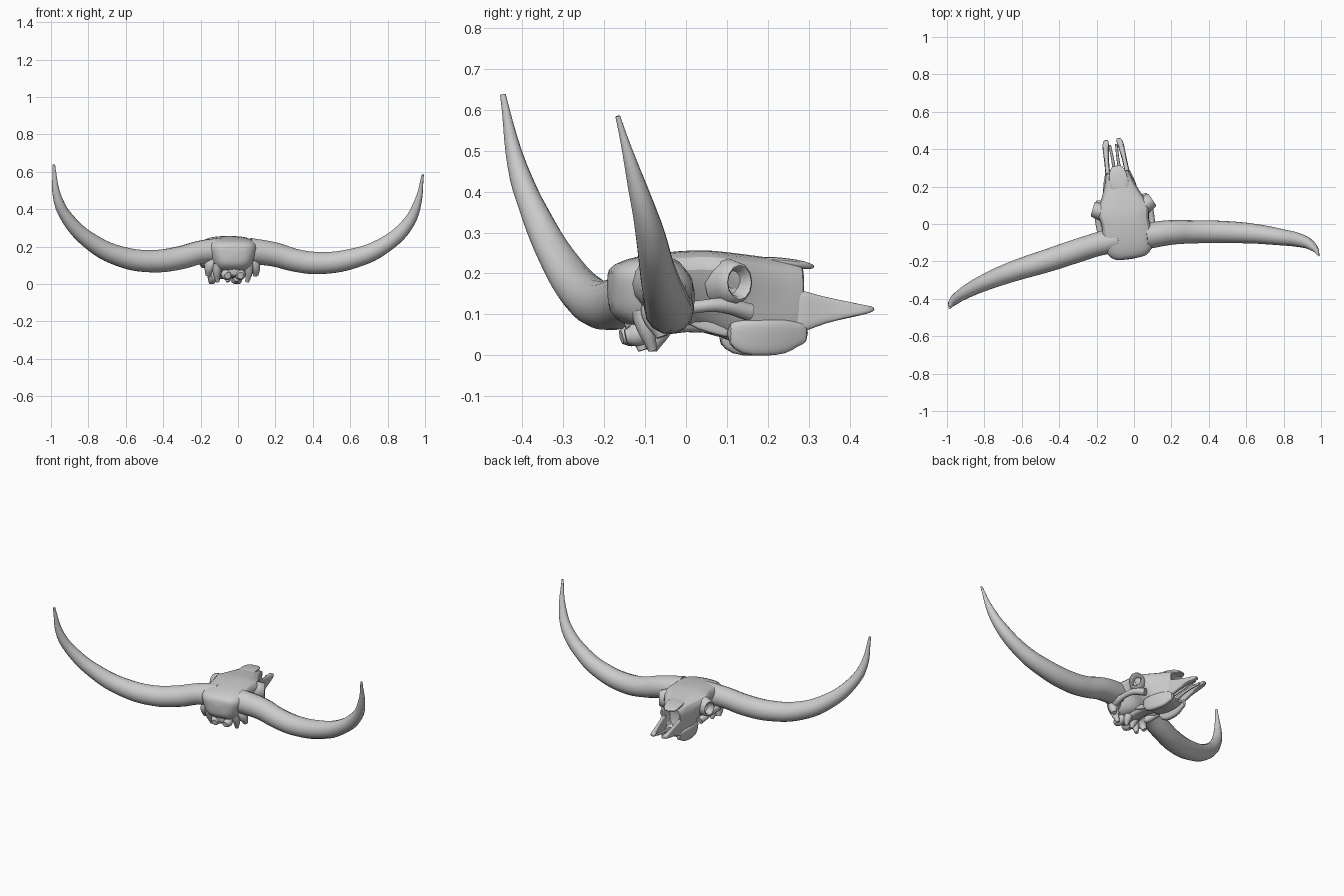
import bpy, bmesh, math
from mathutils import Matrix, Vector

# The skull is turned slightly against the horns
SKULL = Matrix.Translation((-0.045, 0, 0)) @ Matrix.Rotation(math.radians(9), 4, 'Z')
# Half cross-section: side fraction, height fraction
HALF = [(0, 1), (.5, .99), (.88, .93), (1, .76), (1, .5), (1, .25), (.85, .05), (.45, 0), (0, 0)]


def finish(ob, matrix=SKULL, angle=50):
    ob.matrix_world = matrix
    bpy.ops.object.select_all(action='DESELECT')
    ob.select_set(True)
    bpy.context.view_layer.objects.active = ob
    bpy.ops.object.shade_smooth_by_angle(angle=math.radians(angle))
    return ob


def rings_mesh(name, rings, matrix=SKULL, subsurf=0):
    """Skin closed rings of equal point count and cap both ends."""
    bm = bmesh.new()
    vs = [[bm.verts.new(p) for p in ring] for ring in rings]
    n = len(rings[0])
    for a, b in zip(vs, vs[1:]):
        for i in range(n):
            j = (i + 1) % n
            bm.faces.new((a[i], a[j], b[j], b[i]))
    bm.faces.new(vs[0])
    bm.faces.new(vs[-1])
    bmesh.ops.recalc_face_normals(bm, faces=bm.faces)
    me = bpy.data.meshes.new(name)
    bm.to_mesh(me)
    bm.free()
    ob = bpy.data.objects.new(name, me)
    bpy.context.collection.objects.link(ob)
    finish(ob, matrix)
    if subsurf:
        m = ob.modifiers.new("smooth", 'SUBSURF')
        m.levels = m.render_levels = subsurf
    return ob


def section(y, cx, wt, wb, zt, zb):
    """One bone cross-section: centre x, top/bottom half width, top/bottom z."""
    half = [(u * (wb + (wt - wb) * min(1, t / .76)), zb + (zt - zb) * t) for u, t in HALF]
    return ([Vector((cx + u, y, z)) for u, z in half] +
            [Vector((cx - u, y, z)) for u, z in half[-2:0:-1]])


def loft(name, rows, side=1, subsurf=1):
    return rings_mesh(name, [section(r[0], side * r[1], *r[2:]) for r in rows], SKULL, subsurf)


def tube(name, pts, sides=3, matrix=SKULL):
    """Tapered smooth tube through (x, y, z, radius) points."""
    cu = bpy.data.curves.new(name, 'CURVE')
    cu.dimensions = '3D'
    cu.bevel_depth = 1
    cu.bevel_resolution = sides
    cu.resolution_u = 5
    cu.use_fill_caps = True
    sp = cu.splines.new('BEZIER')
    sp.radius_interpolation = 'CARDINAL'
    sp.bezier_points.add(len(pts) - 1)
    for bp, (x, y, z, r) in zip(sp.bezier_points, pts):
        bp.co = (x, y, z)
        bp.radius = r
        bp.handle_left_type = bp.handle_right_type = 'AUTO'
    ob = bpy.data.objects.new(name, cu)
    bpy.context.collection.objects.link(ob)
    bpy.ops.object.select_all(action='DESELECT')
    ob.select_set(True)
    bpy.context.view_layer.objects.active = ob
    bpy.ops.object.convert(target='MESH')
    return finish(bpy.context.object, matrix)


# Horns, each with its own sweep
tube("left_horn", [
    (-.08, -.08, .182, .068), (-.20, -.11, .17, .063), (-.31, -.145, .14, .063),
    (-.46, -.195, .122, .061), (-.63, -.248, .148, .055), (-.78, -.305, .222, .046),
    (-.91, -.37, .348, .034), (-.965, -.412, .46, .024), (-.985, -.448, .638, .007)],
    5, Matrix())
tube("right_horn", [
    (.06, -.065, .178, .07), (.20, -.045, .157, .066), (.31, -.042, .126, .062),
    (.44, -.042, .112, .06), (.62, -.05, .138, .054), (.77, -.068, .2, .045),
    (.905, -.093, .318, .034), (.962, -.127, .44, .02), (.988, -.167, .585, .006)],
    5, Matrix())

# Braincase, forehead and muzzle, ending in a hollow nose opening
loft("cranium", [
    (-.19, 0, .06, .045, .205, .12), (-.175, 0, .11, .08, .225, .09),
    (-.12, 0, .14, .10, .243, .06), (-.05, 0, .14, .085, .253, .065),
    (.02, 0, .13, .055, .258, .075), (.06, 0, .15, .05, .257, .06),
    (.10, 0, .14, .06, .253, .035), (.15, 0, .112, .085, .247, .03),
    (.20, 0, .088, .082, .24, .025), (.25, 0, .07, .07, .232, .03),
    (.285, 0, .062, .06, .222, .04), (.287, 0, .052, .048, .212, .06),
    (.21, 0, .04, .036, .2, .08)])

# Nose bones overhanging the opening
loft("nasal_bones", [
    (.17, 0, .055, .05, .245, .215), (.25, 0, .052, .048, .238, .212),
    (.295, 0, .042, .04, .23, .21), (.318, 0, .02, .02, .22, .212)])

# Skull base between the condyles and the palate
loft("skull_base", [
    (-.155, 0, .05, .04, .12, .04), (-.10, 0, .06, .045, .13, .03),
    (-.05, 0, .045, .035, .13, .055), (.05, 0, .04, .035, .12, .06),
    (.12, 0, .05, .05, .10, .035)])

for s, side in ((-1, "left"), (1, "right")):
    # Eye socket: lathed rim with an inner dish, turned slightly forward
    frame = (SKULL @ Matrix.Translation((s * .158, .105, .178)) @
             Matrix.Rotation(s * math.radians(65), 4, 'Z').inverted())
    prof = [(.058, -.07), (.052, -.03), (.045, 0), (.039, .004), (.032, -.003), (.026, -.035), (.012, -.04)]
    rings = [[Vector((r * .9 * math.cos(a), d, r * 1.08 * math.sin(a)))
              for a in [2 * math.pi * i / 12 for i in range(12)]] for r, d in prof]
    # local +y must point outward
    out = SKULL @ Matrix.Translation((s * .158, .105, .178)) @ Matrix.Rotation(-s * math.radians(65), 4, 'Z')
    rings_mesh(side + "_eye_socket", rings, out)

    # Beak plates of the upper jaw
    loft(side + "_front_jaw_plate", [
        (.25, .052, .014, .014, .17, .045), (.29, .052, .012, .014, .155, .06),
        (.34, .048, .010, .014, .142, .08), (.40, .044, .012, .018, .13, .092),
        (.44, .038, .017, .02, .122, .101), (.462, .034, .012, .012, .118, .108)], s)
    tube(side + "_palate_strut", [
        (s * .018, .26, .075, .010), (s * .014, .34, .095, .008), (s * .018, .43, .109, .007)], 2)

    # Cheek row with teeth
    loft(side + "_cheek_teeth", [
        (.09, .068, .02, .014, .08, .03), (.125, .072, .026, .017, .09, .0),
        (.18, .070, .026, .017, .09, -.002), (.24, .060, .022, .015, .09, .002),
        (.265, .054, .018, .013, .08, .022), (.295, .05, .014, .012, .08, .03)], s)

    # Cheek arch from the eye socket to the ear region
    tube(side + "_cheek_arch", [
        (s * .115, .14, .105, .022), (s * .138, .07, .122, .019),
        (s * .142, .0, .118, .016), (s * .132, -.06, .11, .022), (s * .10, -.11, .11, .03)])
    # Winged bone under the temple
    loft(side + "_palate_wing", [
        (-.01, .04, .008, .006, .12, .075), (.05, .045, .01, .008, .12, .055),
        (.12, .055, .012, .01, .10, .035)], s)
    # Rear base: condyle, ear bone and hanging process
    tube(side + "_condyle", [
        (s * .03, -.09, .07, .026), (s * .036, -.13, .05, .03), (s * .034, -.155, .045, .018)])
    tube(side + "_ear_bone", [
        (s * .10, -.09, .13, .038), (s * .122, -.095, .09, .03), (s * .13, -.08, .045, .014)])
    tube(side + "_hanging_process", [
        (s * .08, -.12, .11, .03), (s * .086, -.11, .06, .022), (s * .08, -.095, .012, .011)])
    tube(side + "_base_knob", [
        (s * .025, -.06, .07, .025), (s * .025, -.075, .04, .02), (s * .022, -.085, .012, .010)])
